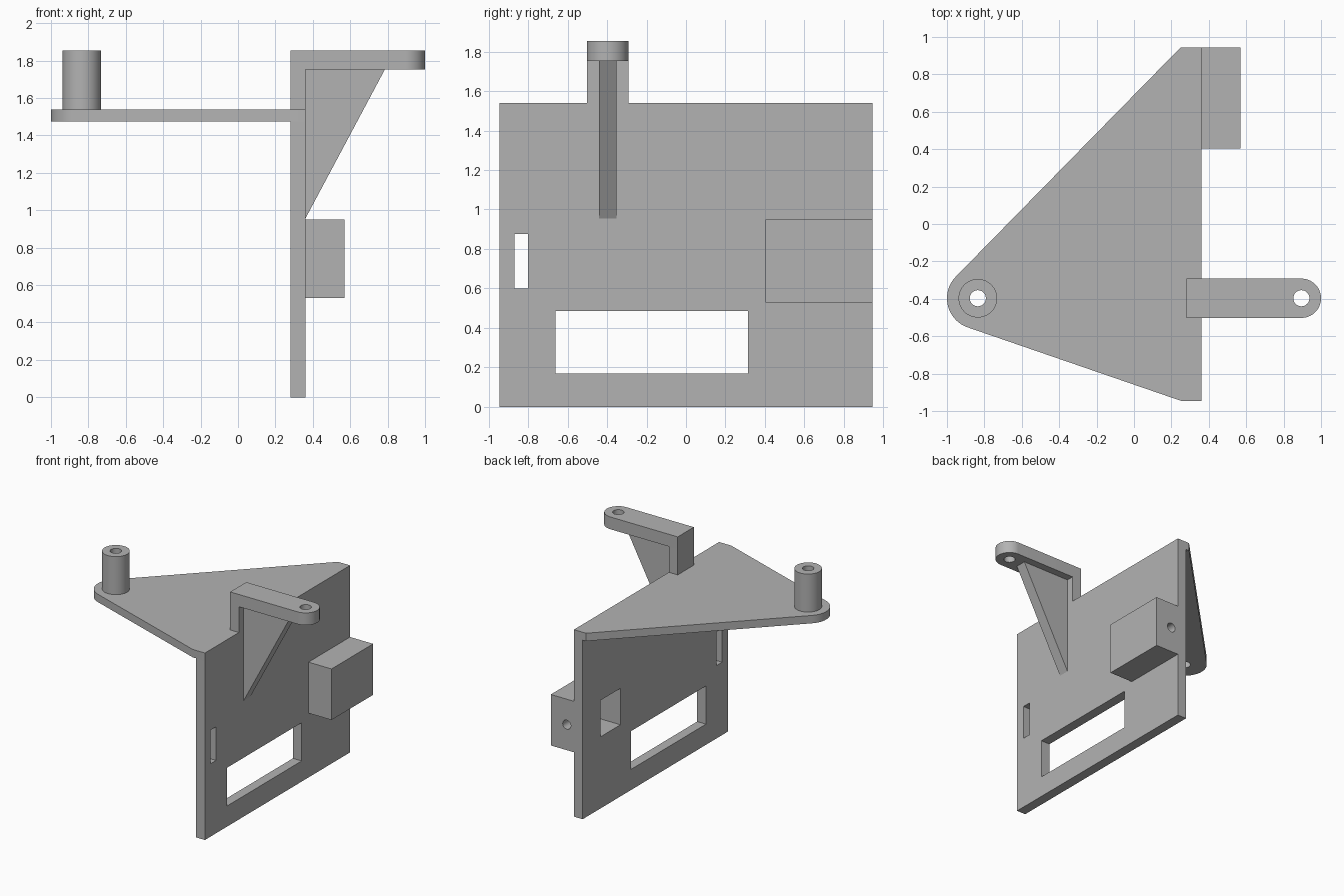
import bpy
import bmesh
from math import cos, sin, pi, radians
from mathutils import Vector

old = bpy.data.objects.get("Cube")
if old:
    bpy.data.objects.remove(old, do_unlink=True)

grey = bpy.data.materials.new("plain grey")
grey.use_nodes = True
colour = (0.45, 0.45, 0.45, 1)
grey.diffuse_color = colour
grey.node_tree.nodes["Principled BSDF"].inputs["Base Color"].default_value = colour


def circle(x, y, r, n=64):
    return [(x + r * cos(2 * pi * i / n), y + r * sin(2 * pi * i / n)) for i in range(n)]


def hull(points):
    """Outline of the convex shape around the points, counter-clockwise."""
    points = sorted(set(points))

    def chain(seq):
        out = []
        for p in seq:
            while len(out) > 1 and ((out[-1][0] - out[-2][0]) * (p[1] - out[-2][1])
                                    - (out[-1][1] - out[-2][1]) * (p[0] - out[-2][0])) <= 1e-9:
                out.pop()
            out.append(p)
        return out[:-1]

    return chain(points) + chain(points[::-1])


def prism(name, outline, low, high, axis="z"):
    """Extrude an outline along z (outline in x, y) or along y (outline in x, z)."""
    bm = bmesh.new()
    place = (lambda a, b: (a, b, low)) if axis == "z" else (lambda a, b: (a, low, b))
    face = bm.faces.new([bm.verts.new(place(a, b)) for a, b in outline])
    top = bmesh.ops.extrude_face_region(bm, geom=[face])["geom"]
    move = Vector((0, 0, high - low)) if axis == "z" else Vector((0, high - low, 0))
    bmesh.ops.translate(bm, vec=move, verts=[g for g in top if isinstance(g, bmesh.types.BMVert)])
    bmesh.ops.recalc_face_normals(bm, faces=bm.faces)
    mesh = bpy.data.meshes.new(name)
    bm.to_mesh(mesh)
    bm.free()
    mesh.materials.append(grey)
    obj = bpy.data.objects.new(name, mesh)
    bpy.context.collection.objects.link(obj)
    return obj


def box(name, x, y, z):
    return prism(name, [(x[0], y[0]), (x[1], y[0]), (x[1], y[1]), (x[0], y[1])], *z)


def cut(obj, *cutters):
    """Subtract the cutters and delete them."""
    bpy.context.view_layer.objects.active = obj
    for cutter in cutters:
        mod = obj.modifiers.new("cut", "BOOLEAN")
        mod.operation = "DIFFERENCE"
        mod.solver = "EXACT"
        mod.object = cutter
        bpy.ops.object.modifier_apply(modifier=mod.name)
        bpy.data.objects.remove(cutter, do_unlink=True)
    return obj


BACK, FACE = 0.28, 0.36      # upright plate thickness in x
END = 0.945                  # half width of the upright plate
PLATE_Z, PLATE_TOP = 1.475, 1.54
TOP = 1.853
LINE = -0.397                # y of both screw holes
BOSS_X, ARM_X = -0.835, 0.895
ARM_R, HOLE_R = 0.105, 0.043
POCKET_Y, POCKET_Z = (0.453, 0.715), (0.59, 0.89)


def pocket():
    return box("pocket_cutter", (0.2, 0.52), POCKET_Y, POCKET_Z)


def screw_hole(x):
    return prism("hole_cutter", circle(x, LINE, HOLE_R), 1.3, 2)


# Upright plate with window, slot and pocket opening
cut(box("upright_plate", (BACK, FACE), (-END, END), (0, PLATE_Z)),
    box("window_cutter", (0.2, 0.5), (-0.66, 0.315), (0.17, 0.485)),
    box("slot_cutter", (0.2, 0.5), (-0.87, -0.8), (0.6, 0.877)),
    pocket(),
    prism("side_hole_cutter", circle(0.425, 0.74, 0.037), 0.6, 1.1, "y"))

# Hollow side block with a hole in its end
cut(box("side_block", (FACE, 0.57), (0.403, END), (0.53, 0.95)),
    pocket(),
    prism("side_hole_cutter", circle(0.425, 0.74, 0.037), 0.6, 1.1, "y"))

# Tapering top plate with a rounded tip
tip = circle(BOSS_X, LINE, 0.165)
corners = [(x, y) for x in (0.25, FACE) for y in (-END, END)]
cut(prism("top_plate", hull(tip + corners), PLATE_Z, PLATE_TOP), screw_hole(BOSS_X))

# Hollow boss on the tip
cut(prism("boss", circle(BOSS_X, LINE, 0.103), PLATE_TOP, TOP), screw_hole(BOSS_X))

# Post and round-ended arm
box("arm_post", (BACK, FACE), (LINE - ARM_R, LINE + ARM_R), (PLATE_TOP, 1.752))
arm = hull(circle(ARM_X, LINE, ARM_R) + [(BACK, LINE - ARM_R), (BACK, LINE + ARM_R)])
cut(prism("arm", arm, 1.752, TOP), screw_hole(ARM_X))

# Triangular rib under the arm
prism("arm_rib", [(FACE, 0.955), (0.785, 1.752), (FACE, 1.752)], LINE - 0.044, LINE + 0.044, "y")

# Smooth round walls, crisp edges
bpy.ops.object.select_all(action="DESELECT")
for obj in bpy.context.collection.objects:
    if obj.type == "MESH" and obj.data.materials and obj.data.materials[0] == grey:
        obj.select_set(True)
        bpy.context.view_layer.objects.active = obj
bpy.ops.object.shade_smooth_by_angle(angle=radians(30))
